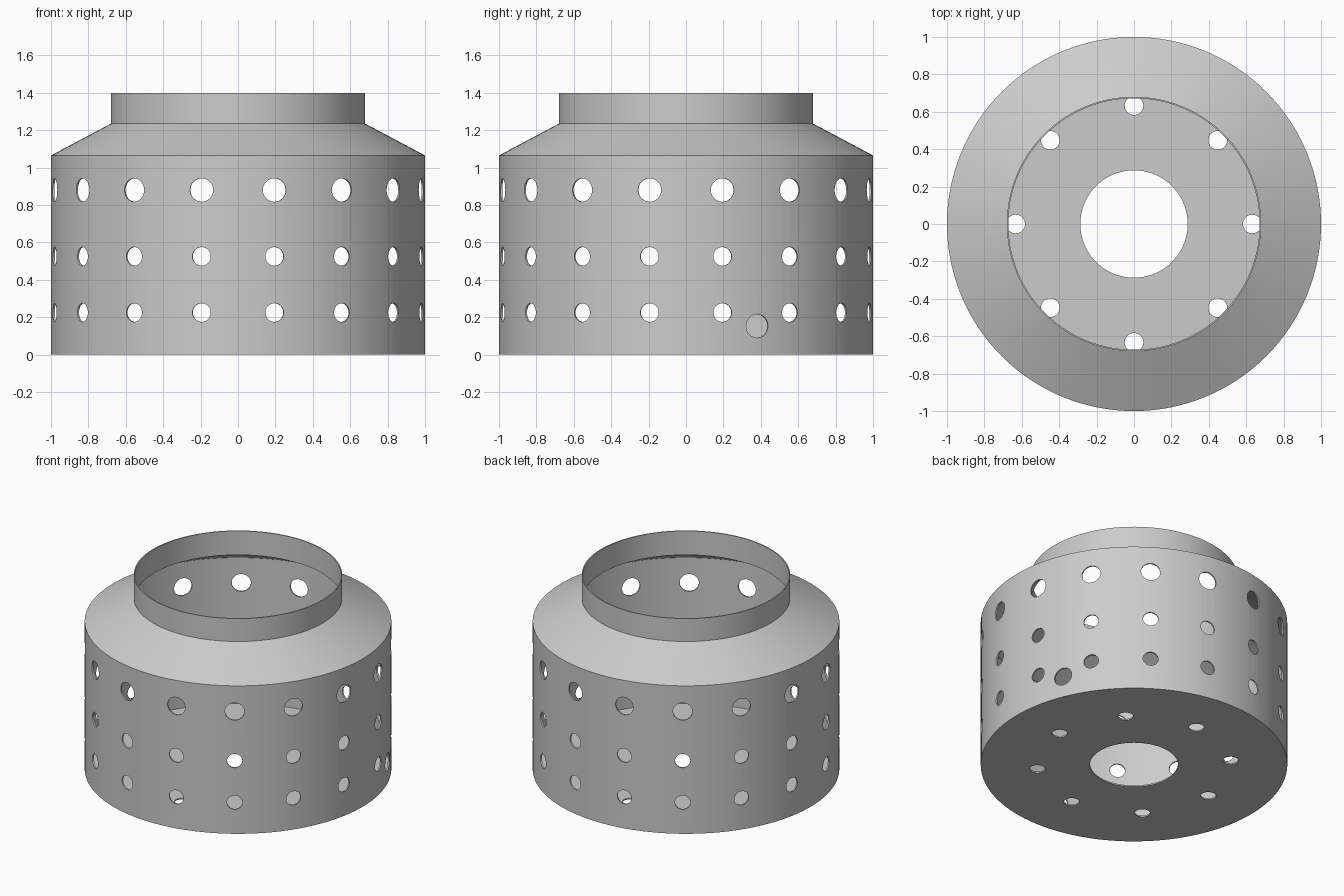
import bpy, bmesh
from math import radians, tau
from mathutils import Matrix

if "Cube" in bpy.data.objects:
    bpy.data.objects.remove(bpy.data.objects["Cube"], do_unlink=True)

metal = bpy.data.materials.new("grey metal")
metal.use_nodes = True
GREY = (0.6, 0.6, 0.6, 1)
metal.diffuse_color = GREY
metal.node_tree.nodes["Principled BSDF"].inputs["Base Color"].default_value = GREY


def finish(name, bm):
    mesh = bpy.data.meshes.new(name)
    bm.to_mesh(mesh)
    bm.free()
    mesh.materials.append(metal)
    obj = bpy.data.objects.new(name, mesh)
    bpy.context.collection.objects.link(obj)
    return obj


def activate(obj):
    bpy.ops.object.select_all(action='DESELECT')
    obj.select_set(True)
    bpy.context.view_layer.objects.active = obj


def lathe(name, profile, steps=128):
    """Spin a closed (radius, height) profile around z."""
    bm = bmesh.new()
    verts = [bm.verts.new((r, 0, z)) for r, z in profile]
    edges = [bm.edges.new((v, verts[i - 1])) for i, v in enumerate(verts)]
    bmesh.ops.spin(bm, geom=verts + edges, cent=(0, 0, 0), axis=(0, 0, 1),
                   angle=tau, steps=steps)
    bmesh.ops.remove_doubles(bm, verts=bm.verts, dist=0.0005)
    bmesh.ops.recalc_face_normals(bm, faces=bm.faces)
    return finish(name, bm)


def add_drill(bm, radius, matrix):
    bmesh.ops.create_cone(bm, cap_ends=True, segments=32, radius1=radius,
                          radius2=radius, depth=0.12, matrix=matrix)


def side_drill(bm, angle, z, radius):
    add_drill(bm, radius, Matrix.Rotation(radians(angle), 4, 'Z')
              @ Matrix.Translation((0.99, 0, z)) @ Matrix.Rotation(radians(90), 4, 'Y'))


# Can: floor with a central opening, and the thin side wall
can = lathe("perforated_can", [(0.287, 0), (1, 0), (1, 1.065), (0.99, 1.065),
                               (0.99, 0.01), (0.287, 0.01)])

# Sloping shoulder and upright neck
collar = lathe("shoulder_and_neck", [(1, 1.065), (0.68, 1.235), (0.68, 1.4),
                                     (0.672, 1.4), (0.672, 1.228), (0.98, 1.065)])

# Drills: three rows of side holes, one inlet hole, a ring of floor holes
bm = bmesh.new()
for z, radius in ((0.88, 0.063), (0.525, 0.05), (0.225, 0.05)):
    for i in range(16):
        side_drill(bm, 11.25 + 22.5 * i, z, radius)
side_drill(bm, 22.4, 0.153, 0.063)
for i in range(8):
    add_drill(bm, 0.05, Matrix.Rotation(tau * i / 8, 4, 'Z')
              @ Matrix.Translation((0.633, 0, 0)))
drills = finish("hole_drills", bm)
drills.hide_render = True

# Cut the holes
cut = can.modifiers.new("holes", 'BOOLEAN')
cut.operation = 'DIFFERENCE'
cut.solver = 'EXACT'
cut.object = drills
activate(can)
bpy.ops.object.modifier_apply(modifier=cut.name)
bpy.data.objects.remove(drills, do_unlink=True)

# Smooth round walls with crisp edges
for part in (can, collar):
    activate(part)
    bpy.ops.object.shade_smooth_by_angle(angle=radians(25))
